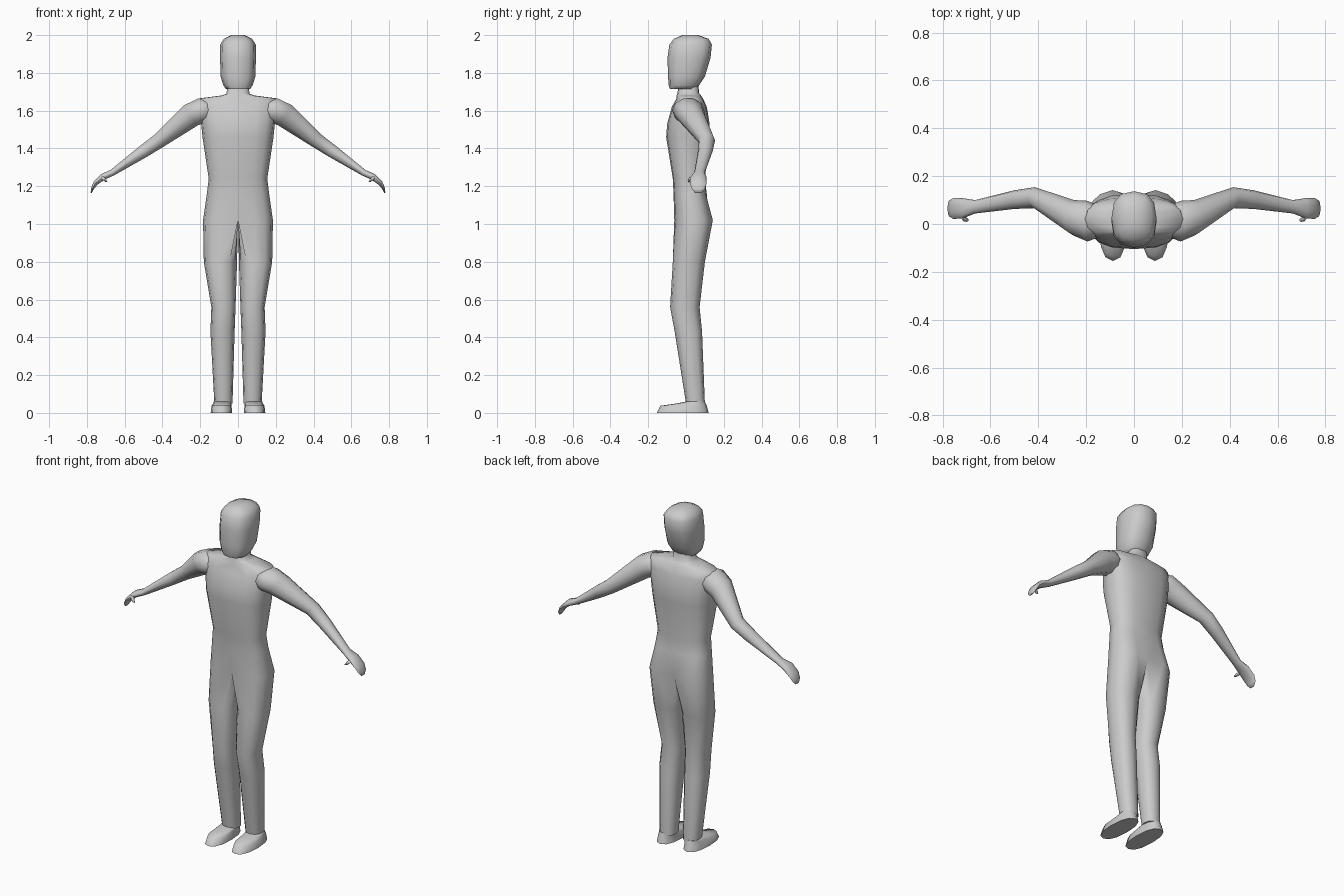
import bpy, bmesh, math
from mathutils import Vector

if "Cube" in bpy.data.objects:
    bpy.data.objects.remove(bpy.data.objects["Cube"])

grey = bpy.data.materials.new("plain grey")
grey.diffuse_color = (0.6, 0.6, 0.6, 1)
grey.use_nodes = True
grey.node_tree.nodes["Principled BSDF"].inputs["Base Color"].default_value = grey.diffuse_color


def spow(v, p):
    return math.copysign(abs(v) ** p, v)


def loft(name, rings, mirror=True, centre_open=False, angle=60):
    """Skin a list of equal-length rings, cap both ends and smooth."""
    bm = bmesh.new()
    loops = [[bm.verts.new(p) for p in r] for r in rings]
    n = len(loops[0])
    for a, b in zip(loops, loops[1:]):
        for i in range(n):
            j = (i + 1) % n
            bm.faces.new((a[i], a[j], b[j], b[i]))
    bm.faces.new(loops[0])
    bm.faces.new(loops[-1])
    bmesh.ops.recalc_face_normals(bm, faces=bm.faces)
    if centre_open:  # drop walls on the symmetry plane
        inner = [f for f in bm.faces if all(abs(v.co.x) < 1e-4 for v in f.verts)]
        bmesh.ops.delete(bm, geom=inner, context='FACES')
    mesh = bpy.data.meshes.new(name)
    bm.to_mesh(mesh)
    bm.free()
    mesh.materials.append(grey)
    ob = bpy.data.objects.new(name, mesh)
    bpy.context.collection.objects.link(ob)
    if mirror:
        m = ob.modifiers.new("mirror", 'MIRROR')
        m.use_clip = True
        m.merge_threshold = 0.0005
    bpy.ops.object.select_all(action='DESELECT')
    ob.select_set(True)
    bpy.context.view_layer.objects.active = ob
    bpy.ops.object.shade_smooth_by_angle(angle=math.radians(angle))
    return ob


def oval(x, z, hw, front, back, n=12, p=0.85):
    """Flat rounded ring, starting at the front centre-line side."""
    mid, d = (front + back) / 2, (back - front) / 2
    pts = []
    for i in range(n):
        a = math.radians(-120) + math.tau * i / n
        pts.append((x + hw * spow(math.cos(a), p), mid + d * spow(math.sin(a), p), z))
    return pts


def half_torso(z, hw, front, back, crease=0.0):
    """D-shaped half ring whose flat side lies on x = 0."""
    mid, d = (front + back) / 2, (back - front) / 2
    pts = []
    for i in range(9):
        a = math.pi * i / 8
        pts.append((hw * spow(math.sin(a), 0.75), mid - d * spow(math.cos(a), 0.75), z))
    pts[0] = (0, pts[0][1], z)
    pts[8] = (0, back - crease, z)
    for t in (0.75, 0.5, 0.25):
        pts.append((0, front + (back - crease - front) * t, z))
    return pts


# body: neck, torso and legs in one half skin
torso = [
    (1.74, 0.058, -0.04, 0.065), (1.69, 0.06, -0.045, 0.07),
    (1.68, 0.09, -0.05, 0.08), (1.665, 0.205, -0.05, 0.09),
    (1.62, 0.21, -0.075, 0.11), (1.53, 0.195, -0.10, 0.125),
    (1.46, 0.188, -0.105, 0.125), (1.24, 0.155, -0.07, 0.10),
    (1.16, 0.165, -0.066, 0.11), (1.02, 0.185, -0.062, 0.148, 0.035),
]
legs = [
    (0.093, 0.80, 0.088, -0.07, 0.10), (0.077, 0.56, 0.064, -0.084, 0.072),
    (0.082, 0.43, 0.064, -0.06, 0.085), (0.077, 0.05, 0.048, 0.0, 0.10),
]
loft("body", [half_torso(*t) for t in torso] + [oval(*l) for l in legs],
     centre_open=True, angle=80)

# feet
loft("feet", [
    oval(0.083, 0.06, 0.045, 0.0, 0.10), oval(0.084, 0.05, 0.048, -0.05, 0.104),
    oval(0.087, 0.038, 0.053, -0.135, 0.11), oval(0.088, 0.0, 0.057, -0.155, 0.12),
])

# head
head = [
    (1.715, 0.065, -0.085, 0.055), (1.735, 0.078, -0.092, 0.07),
    (1.78, 0.092, -0.095, 0.10), (1.88, 0.095, -0.098, 0.13),
    (1.95, 0.094, -0.088, 0.137), (1.98, 0.075, -0.065, 0.12),
    (2.0, 0.035, -0.02, 0.065),
]
loft("head", [oval(0, *h, p=0.78) for h in head], mirror=False)


def limb(path, n=10):
    """Rings across a path of (x, y, z, thickness, width)."""
    rings = []
    for k, (x, y, z, rv, ry) in enumerate(path):
        a, b = path[max(k - 1, 0)], path[min(k + 1, len(path) - 1)]
        t = Vector((b[0] - a[0], 0, b[2] - a[2])).normalized()
        up = Vector((-t.z, 0, t.x))
        rings.append([Vector((x, y, z)) + up * rv * math.sin(math.tau * i / n)
                      + Vector((0, ry * math.cos(math.tau * i / n), 0)) for i in range(n)])
    return rings


# arms with mitten hands
loft("arms", limb([
    (0.13, 0.01, 1.605, 0.05, 0.06), (0.195, 0.012, 1.60, 0.07, 0.085),
    (0.25, 0.025, 1.575, 0.068, 0.075), (0.415, 0.11, 1.443, 0.042, 0.044),
    (0.50, 0.102, 1.385, 0.036, 0.039), (0.665, 0.072, 1.272, 0.018, 0.028),
    (0.715, 0.066, 1.25, 0.018, 0.042), (0.755, 0.065, 1.215, 0.013, 0.044),
    (0.772, 0.065, 1.185, 0.008, 0.034), (0.777, 0.065, 1.165, 0.003, 0.016),
]), angle=80)

# thumbs
loft("thumbs", limb([
    (0.725, 0.04, 1.25, 0.010, 0.014), (0.712, 0.024, 1.24, 0.010, 0.013),
    (0.70, 0.018, 1.228, 0.007, 0.009), (0.692, 0.016, 1.222, 0.002, 0.004),
], n=6))
